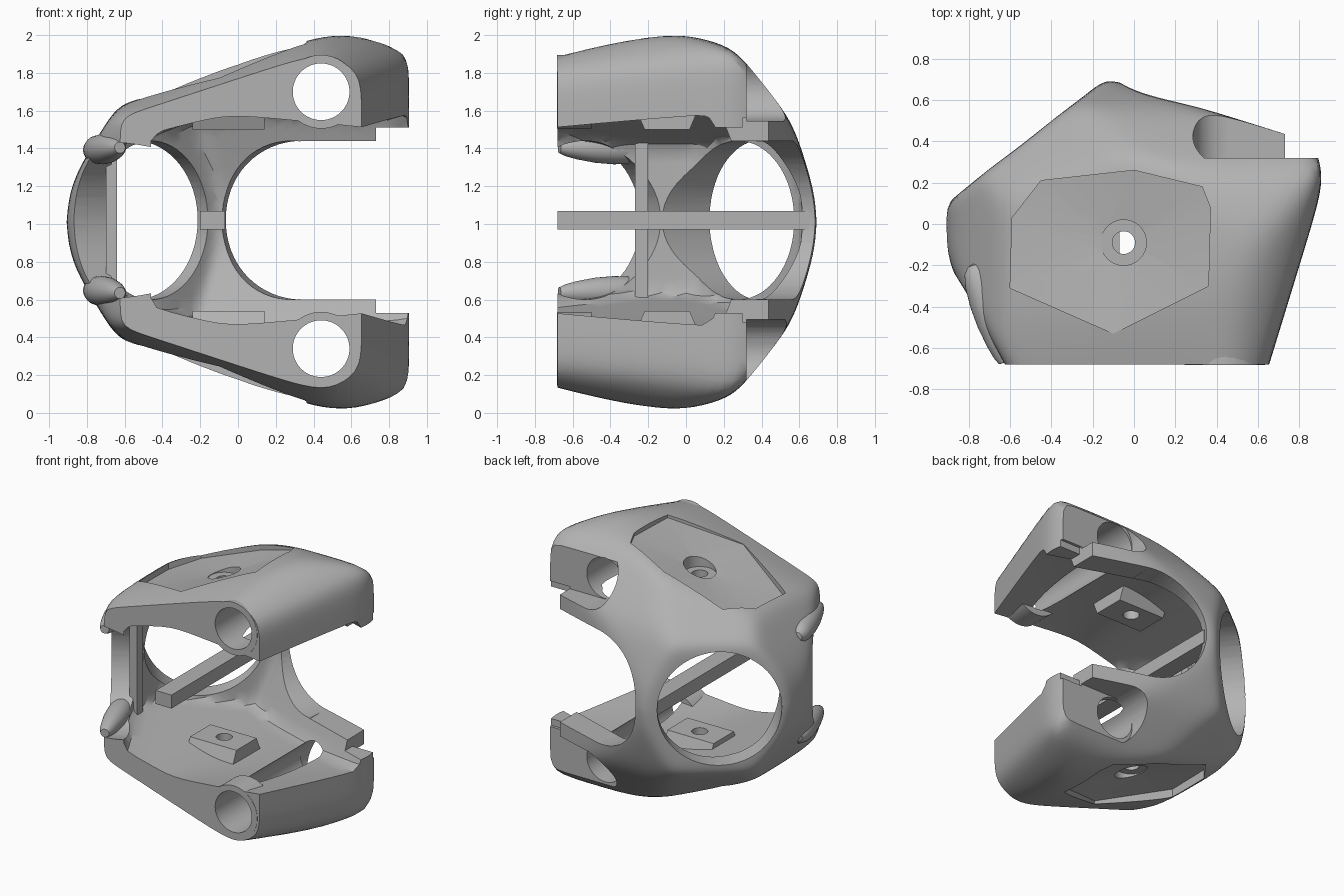
import bpy, bmesh, math
from mathutils import Vector, Matrix

old = bpy.data.objects.get("Cube")
if old:
    bpy.data.objects.remove(old, do_unlink=True)

MID = 1.02
grey = bpy.data.materials.new("plain grey")
grey.use_nodes = True
grey.diffuse_color = (0.45, 0.45, 0.45, 1)
grey.node_tree.nodes["Principled BSDF"].inputs["Base Color"].default_value = (0.45, 0.45, 0.45, 1)


def make(name, bm):
    bmesh.ops.recalc_face_normals(bm, faces=bm.faces)
    mesh = bpy.data.meshes.new(name)
    bm.to_mesh(mesh)
    bm.free()
    obj = bpy.data.objects.new(name, mesh)
    bpy.context.collection.objects.link(obj)
    mesh.materials.append(grey)
    return obj


def rounded_hull(name, planes, power, detail, height):
    """Softly rounded solid bounded by planes (normal, distance), mirrored in z."""
    bm = bmesh.new()
    bmesh.ops.create_icosphere(bm, subdivisions=detail, radius=1)
    sides = [(Vector(n).normalized(), h) for n, h in planes]
    for v in bm.verts:
        d = v.co.normalized()
        up = Vector((d.x, d.y, abs(d.z)))
        total = sum((max(0, n.dot(up)) / h) ** power for n, h in sides)
        v.co = d * total ** (-1 / power) + Vector((0, 0, height))
    return make(name, bm)


def box(name, a, b):
    bm = bmesh.new()
    a, b = Vector(a), Vector(b)
    size = Vector(abs(k) for k in b - a)
    bmesh.ops.create_cube(bm, size=1)
    for v in bm.verts:
        v.co = (a + b) / 2 + v.co * size
    return make(name, bm)


def rod(name, start, end, radius, sides=64):
    bm = bmesh.new()
    a, b = Vector(start), Vector(end)
    turn = (b - a).to_track_quat('Z', 'Y').to_matrix().to_4x4()
    bmesh.ops.create_cone(bm, cap_ends=True, segments=sides, radius1=radius,
                          radius2=radius, depth=(b - a).length,
                          matrix=Matrix.Translation((a + b) / 2) @ turn)
    return make(name, bm)


def cut(target, others):
    for other in others:
        other.hide_render = True
        mod = target.modifiers.new("cut", 'BOOLEAN')
        mod.operation, mod.solver, mod.object = 'DIFFERENCE', 'EXACT', other
    bpy.context.view_layer.update()
    graph = bpy.context.evaluated_depsgraph_get()
    result = bpy.data.meshes.new_from_object(target.evaluated_get(graph))
    target.modifiers.clear()
    target.data = result
    for other in others:
        bpy.data.objects.remove(other, do_unlink=True)


def smooth(obj, angle=30):
    bpy.ops.object.select_all(action='DESELECT')
    obj.select_set(True)
    bpy.context.view_layer.objects.active = obj
    bpy.ops.object.shade_smooth_by_angle(angle=math.radians(angle))


# Outer shell
shell = rounded_hull("shell", [
    ((-0.61, 0.79, 0), 0.64), ((0.3, 0.954, 0), 0.635), ((0.93, 0.36, 0), 0.955),
    ((-1, 0, 0), 0.915), ((-0.87, -0.5, 0), 0.88), ((0.956, -0.293, 0), 0.825),
    ((1, 0, 0), 0.94), ((-0.328, 0, 0.945), 0.795), ((0, 0, 1), 1.03),
    ((-0.85, 0, 0.53), 0.87), ((-0.97, 0, 0.25), 0.92),
    ((0, -0.2, 0.98), 1.03), ((0, 0.32, 0.95), 0.955),
    ((0, 0.78, 0.62), 0.775), ((0, 0.95, 0.3), 0.7),
    ((-0.43, 0.55, 0.71), 0.785), ((-0.3, -0.25, 0.92), 0.87),
    ((0.707, -0.29, 0.707), 1.165), ((0.38, -0.25, 0.9), 1.165), ((0, -1, 0), 1.1),
], 34, 6, MID - 0.01)

# Hollow inside, open to the front and one side
cavity = rounded_hull("cavity", [
    ((-0.7, 0.71, 0), 0.52), ((0.3, 0.954, 0), 0.57), ((0.3, 0.9, 0.35), 0.575),
    ((-1, 0, 0), 0.68), ((-0.87, -0.5, 0), 0.74), ((1, 0, 0), 1.6), ((0, -1, 0), 1.4),
    ((-0.25, 0, 0.97), 0.56), ((0.1, -0.12, 0.98), 0.635), ((0, 0, 1), 0.575),
], 34, 5, MID)

cutters = [
    box("front_trim", (-2, -3, -1), (2, -0.68, 3)),
    cavity,
    # Round windows in the two left walls and the open bay on the right
    rod("back_window", (-0.045, -0.26, MID), (-1.145, 1.16, MID), 0.42),
    rod("front_window", (-0.3, -0.4, MID), (-1.3, -0.975, MID), 0.42),
    rod("bay_round", (0.16, 0.0, MID), (0.52, 1.14, MID), 0.42),
    box("bay_open", (0.33, 0.0, MID - 0.42), (1.5, 1.2, MID + 0.42)),
]
outline = [(-0.6, -0.31), (-0.59, 0.03), (-0.45, 0.21), (0, 0.26),
           (0.33, 0.18), (0.37, 0.08), (0.36, -0.3), (-0.1, -0.53)]
for s in (1, -1):
    def z(h):
        return MID + s * h

    # Shallow faceted dish on the outside
    bm = bmesh.new()
    low = [bm.verts.new((x, y, z(0.785 + 0.36 * x))) for x, y in outline]
    high = [bm.verts.new((x, y, z(1.4))) for x, y in outline]
    centre = bm.verts.new((-0.05, -0.09, z(0.725)))
    bm.faces.new(high)
    for i in range(len(outline)):
        j = (i + 1) % len(outline)
        bm.faces.new((low[i], low[j], centre))
        bm.faces.new((low[i], low[j], high[j], high[i]))
    cutters.append(make("recess", bm))
    # Arm bore, its rear pocket and the step behind the arm
    cutters += [
        rod("bore", (0.44, -1, z(0.68)), (0.44, 1, z(0.68)), 0.15),
        rod("pocket_round", (0.46, 0.32, z(0.7)), (0.46, 1.2, z(0.7)), 0.175),
        box("pocket_open", (0.46, 0.32, z(0.525)), (1.5, 1.2, z(1.3))),
        box("arm_step", (0.73, 0.3, z(0.3)), (1.5, 1.2, z(0.54))),
        box("arm_underside", (0.73, 0.0, z(0.3)), (1.5, 0.31, z(0.49))),
    ]
cut(shell, cutters)

for s, side in ((1, "upper"), (-1, "lower")):
    def z(h):
        return MID + s * h

    # Chamfered mounting pad on the inside
    bm = bmesh.new()
    bmesh.ops.create_cube(bm, size=1)
    for v in bm.verts:
        inner = v.co.z * s < 0
        grow = 0.7 if inner else 1
        v.co = Vector((-0.05 + v.co.x * 0.38, -0.1 + v.co.y * 0.34 * grow,
                       z(0.48 if inner else 0.6)))
    pad = make(side + "_mounting_pad", bm)
    # Bolt hole with a wide countersink
    for part in (pad, shell):
        cut(part, [rod("bolt_hole", (-0.05, -0.09, z(0.2)), (-0.05, -0.09, z(1.2)), 0.055),
                   rod("countersink", (-0.05, -0.09, z(0.69)), (-0.05, -0.09, z(1.2)), 0.11)])
    smooth(pad)

    # Collar around the bore
    collar = rod(side + "_collar", (0.44, -0.682, z(0.68)), (0.44, -0.5, z(0.68)), 0.195)
    cut(collar, [rod("collar_hole", (0.44, -1, z(0.68)), (0.44, 1, z(0.68)), 0.15)])
    smooth(collar)

    # Spindle-shaped side pin
    bm = bmesh.new()
    tail, tip = Vector((-0.775, -0.19, z(0.37))), Vector((-0.625, -0.67, z(0.385)))
    length = (tip - tail).length
    profile = [(0, 0), (0.035, 0.02), (0.06, 0.08), (0.075, 0.2), (0.08, 0.4), (0.075, 0.6),
               (0.06, 0.8), (0.045, 0.93), (0.03, 1), (0, 1)]
    verts = [bm.verts.new((r, 0, t * length)) for r, t in profile]
    edges = [bm.edges.new(pair) for pair in zip(verts, verts[1:])]
    bmesh.ops.spin(bm, geom=verts + edges, cent=(0, 0, 0), axis=(0, 0, 1),
                   angle=math.tau, steps=32)
    bmesh.ops.remove_doubles(bm, verts=bm.verts, dist=0.0005)
    bm.transform(Matrix.Translation(tail) @ (tip - tail).to_track_quat('Z', 'Y').to_matrix().to_4x4())
    smooth(make(side + "_side_pin", bm))
smooth(shell)

# Straight bar from the front to the rear post, and the rib inside the left post
box("centre_bar", (-0.2, -0.68, MID - 0.05), (-0.07, 0.65, MID + 0.05))
box("left_rib", (-0.7, -0.27, MID - 0.5), (-0.64, -0.2, MID + 0.5))
